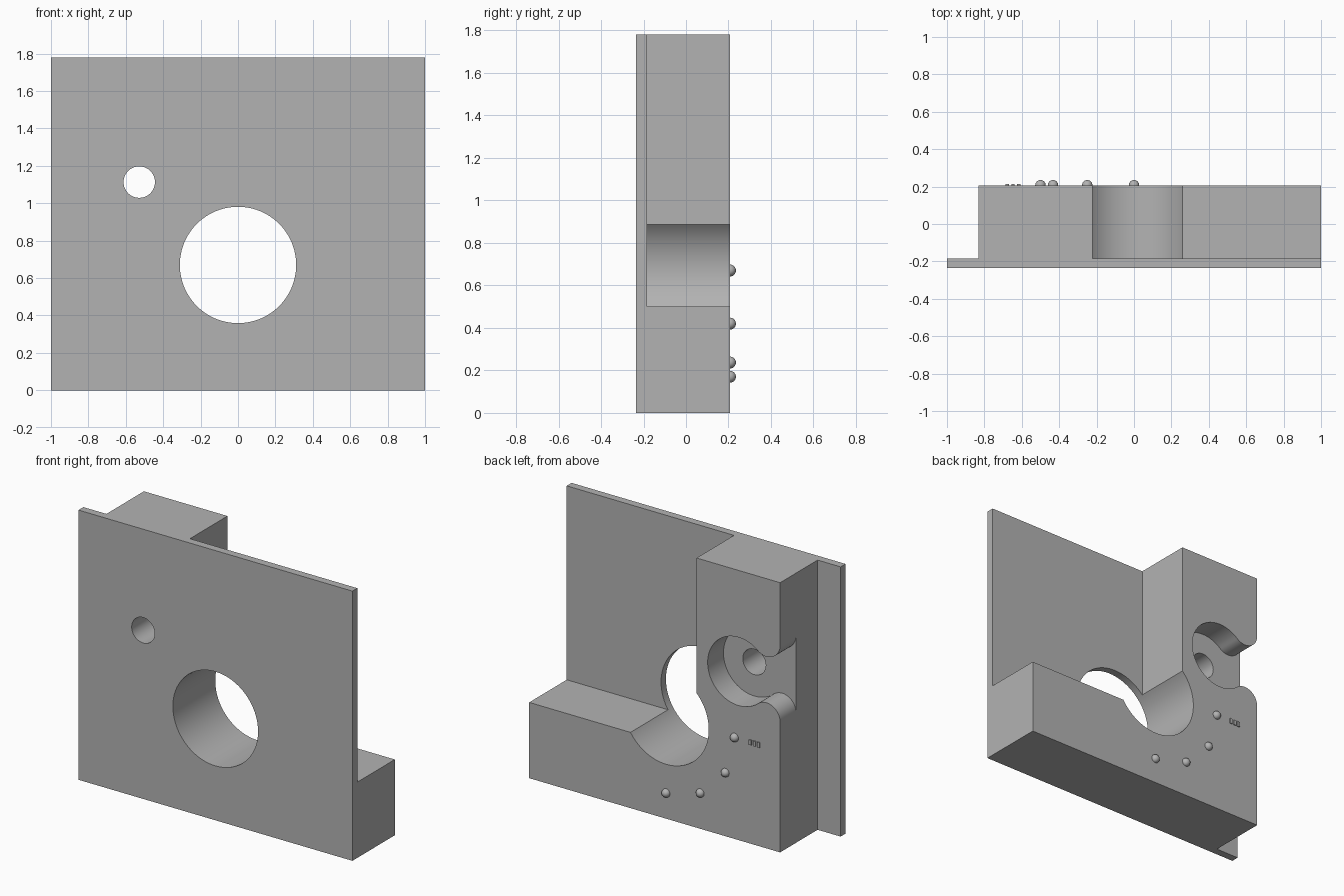
import bpy
import bmesh
from math import sin, cos, pi, atan2, hypot, radians

old = bpy.data.objects.get("Cube")
if old:
    bpy.data.objects.remove(old, do_unlink=True)

FRONT, PLATE_BACK, BACK = -0.235, -0.184, 0.207
WIDTH, HEIGHT = 2.0, 1.78
BORE = (0.0, 0.67)
PIN = (-0.528, 1.113)
SIDE = -0.832
POCKET_FLOOR = 0.042

grey = bpy.data.materials.new("plain grey")
grey.use_nodes = True
colour = (0.45, 0.45, 0.45, 1)
grey.diffuse_color = colour
grey.node_tree.nodes["Principled BSDF"].inputs["Base Color"].default_value = colour


def extrude(name, outline, y0, y1):
    """Prism with an (x, z) outline, running from y0 to y1."""
    bm = bmesh.new()
    face = bm.faces.new([bm.verts.new((x, y0, z)) for x, z in outline])
    moved = bmesh.ops.extrude_face_region(bm, geom=[face])["geom"]
    verts = [v for v in moved if isinstance(v, bmesh.types.BMVert)]
    bmesh.ops.translate(bm, verts=verts, vec=(0, y1 - y0, 0))
    bmesh.ops.recalc_face_normals(bm, faces=bm.faces)
    mesh = bpy.data.meshes.new(name)
    bm.to_mesh(mesh)
    bm.free()
    mesh.materials.append(grey)
    ob = bpy.data.objects.new(name, mesh)
    bpy.context.collection.objects.link(ob)
    return ob


def rect(x0, x1, z0, z1):
    return [(x0, z0), (x1, z0), (x1, z1), (x0, z1)]


def arc(centre, r, a0, a1, n):
    return [(centre[0] + r * cos(a0 + (a1 - a0) * i / n),
             centre[1] + r * sin(a0 + (a1 - a0) * i / n)) for i in range(n + 1)]


def circle(centre, r, n=96):
    return arc(centre, r, 0, 2 * pi, n)[:-1]


def activate(ob):
    bpy.ops.object.select_all(action="DESELECT")
    ob.select_set(True)
    bpy.context.view_layer.objects.active = ob


def cut(body, outline, y0, y1):
    cutter = extrude("cutter", outline, y0, y1)
    cutter.hide_render = True
    mod = body.modifiers.new("cut", "BOOLEAN")
    mod.operation, mod.solver, mod.object = "DIFFERENCE", "EXACT", cutter
    activate(body)
    bpy.ops.object.modifier_apply(modifier=mod.name)
    bpy.data.objects.remove(cutter, do_unlink=True)


# Body: thin plate with an L-shaped block behind it
body = extrude("bracket_body", rect(-WIDTH / 2, WIDTH / 2, 0, HEIGHT), FRONT, BACK)
cut(body, rect(-0.222, 1.2, 0.5, 2), PLATE_BACK, 0.5)
cut(body, rect(-1.2, SIDE, -0.2, 2), PLATE_BACK, 0.5)

# Large bore and small pin hole
cut(body, circle(BORE, 0.311), -0.5, 0.5)
cut(body, circle(PIN, 0.084, 64), -0.5, 0.5)

# Round pocket opening through the side with rounded lips
pocket_r, lip_r, half = 0.225, 0.1, 0.252
dx = SIDE + lip_r - PIN[0]
tangent = atan2(half, dx)
lower_lip = arc((PIN[0] + dx, PIN[1] - half), lip_r, pi, pi - tangent, 20)
upper_lip = [(x, 2 * PIN[1] - z) for x, z in reversed(lower_lip)]
bowl = arc(PIN, pocket_r, -tangent, tangent, 64)
outline = ([(-1.1, PIN[1] - half)] + lower_lip + bowl[1:-1] + upper_lip
           + [(-1.1, PIN[1] + half)])
cut(body, outline, POCKET_FLOOR, 0.5)
activate(body)
bpy.ops.object.shade_smooth_by_angle(angle=radians(30))

# Raised dots on an arc about the bore
for i in range(4):
    a = -pi / 2 - i * pi / 6
    bpy.ops.mesh.primitive_uv_sphere_add(
        segments=24, ring_count=12, radius=0.028,
        location=(0.5 * cos(a), BACK, BORE[1] + 0.5 * sin(a)))
    dot = bpy.context.object
    dot.name = f"index_dot_{i + 1}"
    dot.data.materials.append(grey)
    bpy.ops.object.shade_smooth()

# Tiny raised pads beside the last dot
for i in range(3):
    x = -0.677 + i * 0.03
    extrude(f"marker_pad_{i + 1}", rect(x - 0.009, x + 0.009, 0.653, 0.687), BACK - 0.002, BACK + 0.007)
